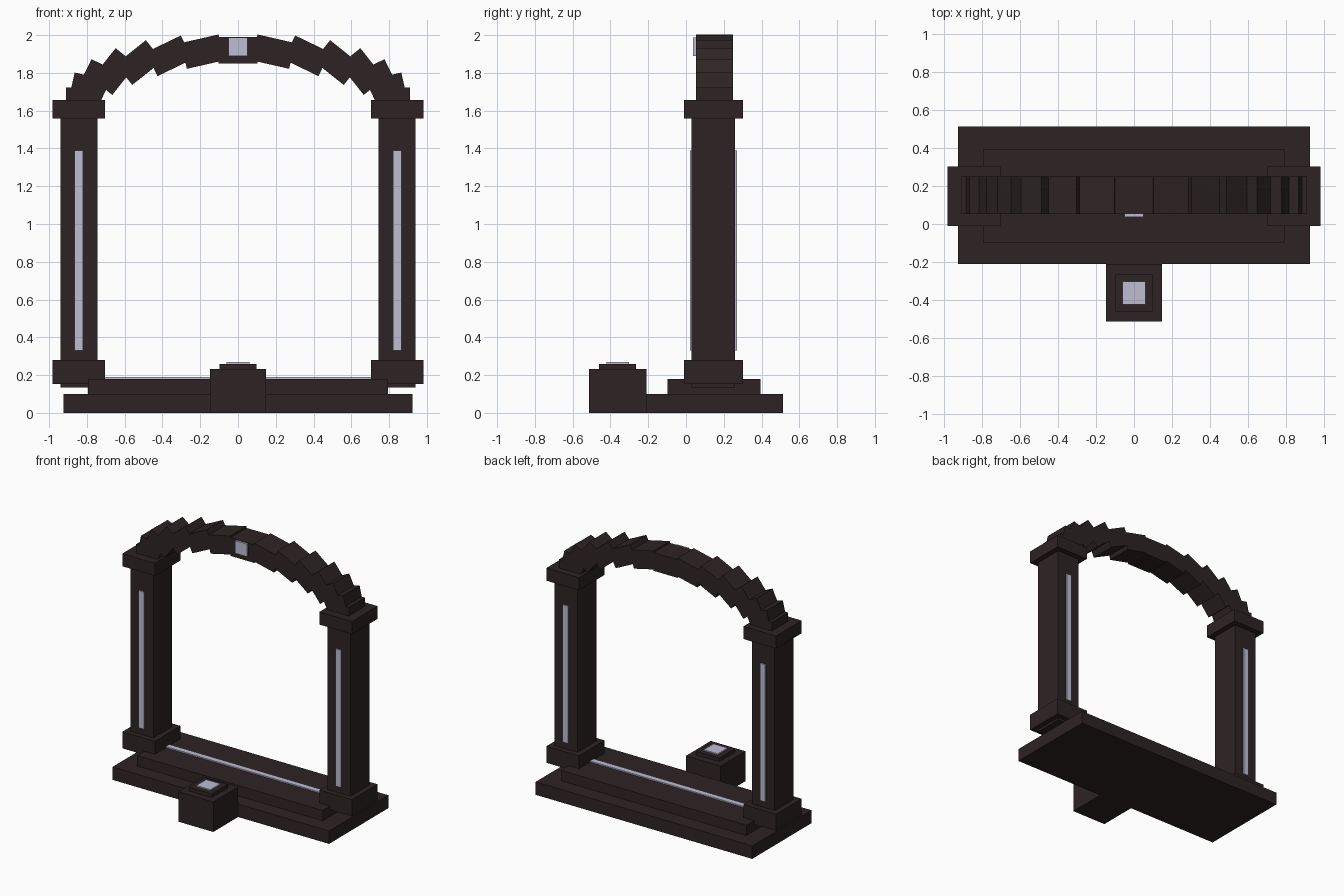
import bpy, math
from mathutils import Matrix, Vector

if "Cube" in bpy.data.objects:
    bpy.data.objects.remove(bpy.data.objects["Cube"])


def material(name, rgb):
    m = bpy.data.materials.new(name)
    m.diffuse_color = (*rgb, 1)
    m.use_nodes = True
    m.node_tree.nodes["Principled BSDF"].inputs["Base Color"].default_value = m.diffuse_color
    return m


STONE = material("dark stone", (0.027, 0.0175, 0.0175))
GLOW = material("pale glow", (0.52, 0.51, 0.65))


def box(name, x, y, z, mat=STONE, tilt=0.0):
    """Box from (min, max) ranges, optionally tilted about the y axis through its centre."""
    centre = Vector([(r[0] + r[1]) / 2 for r in (x, y, z)])
    size = [r[1] - r[0] for r in (x, y, z)]
    bpy.ops.mesh.primitive_cube_add(size=1)
    ob = bpy.context.object
    ob.name = ob.data.name = name
    ob.data.transform(Matrix.Diagonal((*size, 1)))
    ob.location = centre
    ob.rotation_euler = (0, tilt, 0)
    ob.data.materials.append(mat)
    return ob


# Stepped platform with glowing threshold line
box("platform_base", (-0.925, 0.925), (-0.21, 0.513), (0, 0.10))
box("platform_step", (-0.793, 0.793), (-0.098, 0.395), (0.10, 0.18))
box("threshold_glow", (-0.71, 0.71), (0.123, 0.167), (0.18, 0.189), GLOW)

# Pillars with plinth, capital and glow strips on both faces
for s, side in ((-1, "left"), (1, "right")):
    def span(a, b):
        return tuple(sorted((s * a, s * b)))
    box(side + "_pillar", span(0.745, 0.94), (0.03, 0.26), (0.135, 1.60))
    box(side + "_plinth", span(0.703, 0.981), (-0.01, 0.302), (0.152, 0.28))
    box(side + "_capital", span(0.703, 0.981), (-0.01, 0.302), (1.558, 1.656))
    for y, face in (((0.021, 0.03), "front"), ((0.26, 0.269), "back")):
        box(f"{side}_{face}_strip", span(0.82, 0.865), y, (0.33, 1.39), GLOW)

# Arch of tilted blocks along a flattened half ellipse
STEPS = 14
for i in range(STEPS + 1):
    t = math.pi * i / STEPS
    cx, cz = 0.84 * math.cos(t), 1.62 + 0.30 * math.sin(t)
    box(f"arch_block_{i + 1}", (cx - 0.102, cx + 0.102), (0.052, 0.25),
        (cz - 0.07, cz + 0.07), tilt=math.pi / 2 - t)

# Glowing keystone inset on the front
box("keystone_glow", (-0.051, 0.051), (0.037, 0.053), (1.889, 1.987), GLOW)

# Small pedestal in front
box("pedestal", (-0.148, 0.148), (-0.513, -0.21), (0, 0.232))
box("pedestal_cap", (-0.098, 0.098), (-0.46, -0.265), (0.232, 0.26))
box("pedestal_glow", (-0.06, 0.06), (-0.422, -0.302), (0.26, 0.269), GLOW)
